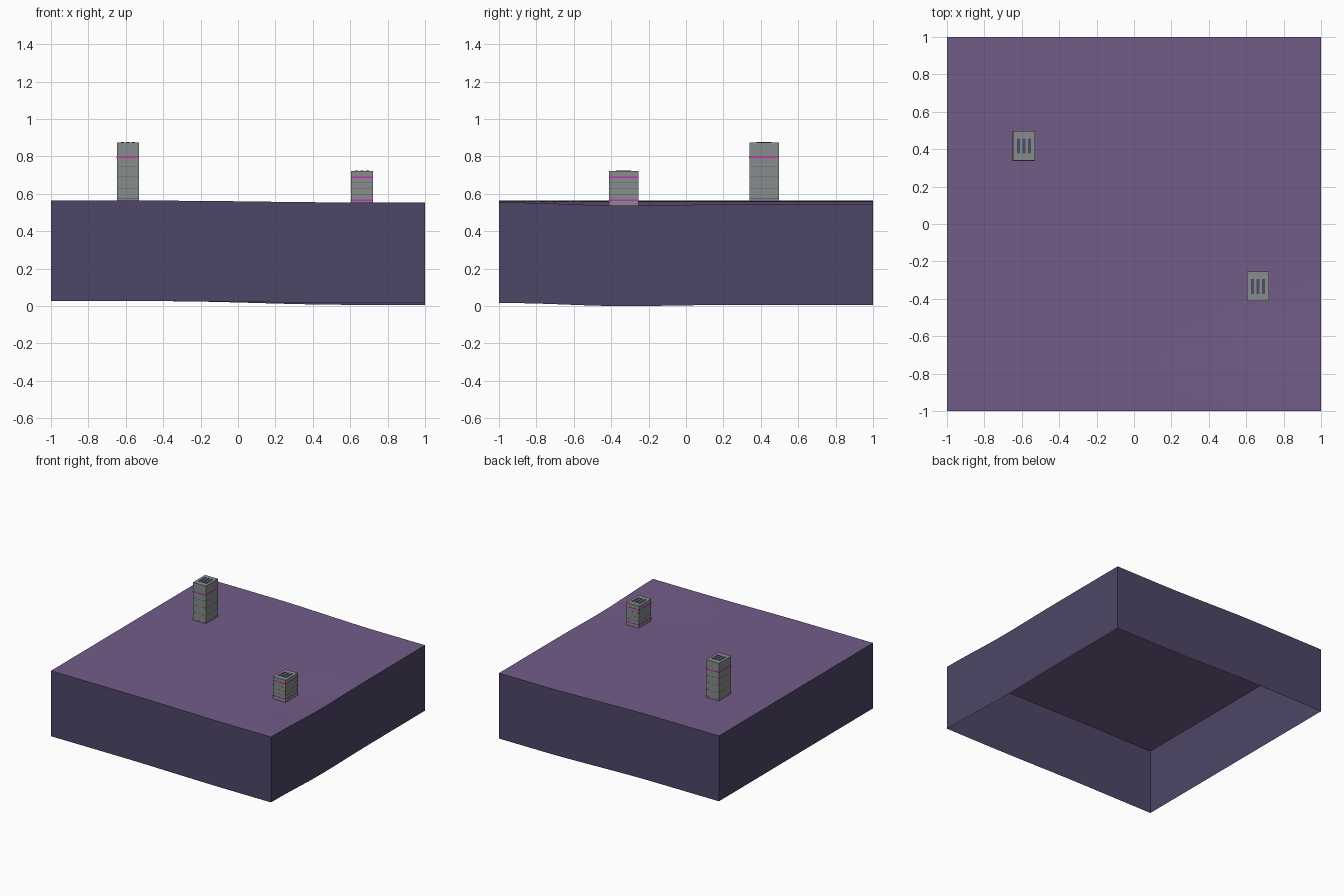
import bpy
import bmesh
import math

cube = bpy.data.objects.get("Cube")
if cube:
    bpy.data.objects.remove(cube, do_unlink=True)


def material(name, r, g, b):
    m = bpy.data.materials.new(name)
    m.use_nodes = True
    m.diffuse_color = (r, g, b, 1)
    m.node_tree.nodes["Principled BSDF"].inputs["Base Color"].default_value = (r, g, b, 1)
    return m


ground_mat = material("mauve ground", 0.17, 0.108, 0.245)
skirt_mat = material("dark violet skirt", 0.076, 0.061, 0.137)
wall_mat = material("concrete grey", 0.245, 0.262, 0.265)
line_mat = material("floor line grey", 0.13, 0.14, 0.14)
pink_mat = material("magenta trim", 0.58, 0.025, 0.46)
vent_mat = material("dark blue vent", 0.07, 0.075, 0.14)


def smooth(a, b, v):
    t = min(1, max(0, (v - a) / (b - a)))
    return t * t * (3 - 2 * t)


def ground_height(x, y):
    east = smooth(-0.4, 0.6, x)
    south = smooth(-0.4, -1, y)
    dip = math.exp(-((x - 0.85) ** 2 + (y + 0.3) ** 2) / 0.12)
    return 0.563 - 0.019 * east + 0.01 * east * south - 0.008 * dip


# Gently rolling ground with a hanging skirt, open underneath
bm = bmesh.new()
bmesh.ops.create_grid(bm, x_segments=40, y_segments=40, size=1)
for v in bm.verts:
    v.co.z = ground_height(v.co.x, v.co.y)
rim = [e for e in bm.edges if e.is_boundary]
depth = min(v.co.z for e in rim for v in e.verts)
skirt = bmesh.ops.extrude_edge_only(bm, edges=rim)["geom"]
for item in skirt:
    if isinstance(item, bmesh.types.BMVert):
        item.co.z -= depth
    elif isinstance(item, bmesh.types.BMFace):
        item.material_index = 1
bmesh.ops.recalc_face_normals(bm, faces=bm.faces)
if max(bm.faces, key=lambda f: f.calc_center_median().z).normal.z < 0:
    bmesh.ops.reverse_faces(bm, faces=bm.faces)
mesh = bpy.data.meshes.new("ground")
bm.to_mesh(mesh)
bm.free()
mesh.materials.append(ground_mat)
mesh.materials.append(skirt_mat)
ground = bpy.data.objects.new("ground", mesh)
bpy.context.collection.objects.link(ground)
bpy.context.view_layer.objects.active = ground
ground.select_set(True)
bpy.ops.object.shade_smooth_by_angle()


def box(name, centre, size, mat):
    bpy.ops.mesh.primitive_cube_add(size=1, location=centre)
    o = bpy.context.object
    o.name = name
    o.scale = size
    o.data.materials.append(mat)


def tower(name, x, y, top, pink_heights, line_heights):
    w, d = 0.117, 0.158
    base = ground_height(x, y) - 0.002
    box(name + "_walls", (x, y, (base + top) / 2), (w, d, top - base), wall_mat)
    # Thin trim around each storey
    for z in pink_heights:
        box(name + "_trim", (x, y, z), (w + 0.002, d + 0.002, 0.008), pink_mat)
    for z in line_heights:
        box(name + "_floor_line", (x, y, z), (w + 0.001, d + 0.001, 0.003), line_mat)
    # Three rooftop vents
    for i in (-1, 0, 1):
        box(name + "_vent", (x + i * 0.029, y, top + 0.001), (0.016, 0.08, 0.006), vent_mat)


tower("tall_tower", -0.589, 0.418, 0.873, [0.796], [0.575, 0.63, 0.69, 0.745])
tower("short_tower", 0.663, -0.333, 0.721, [0.565, 0.688], [0.595, 0.626, 0.658])
